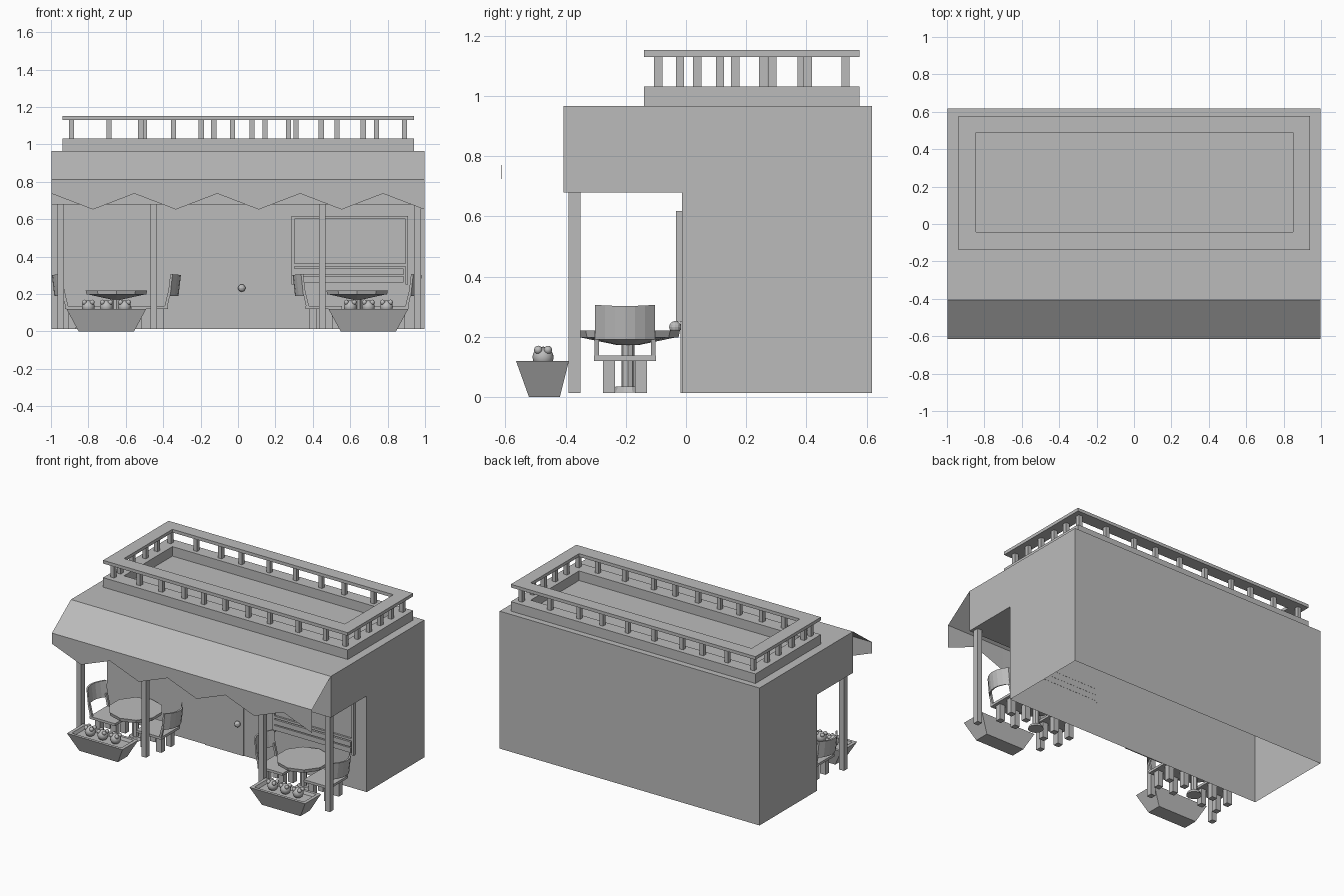
import bpy, bmesh, math
from mathutils import Matrix, Vector

if "Cube" in bpy.data.objects:
    bpy.data.objects.remove(bpy.data.objects["Cube"])

grey = bpy.data.materials.new("stone grey")
grey.diffuse_color = (0.5, 0.5, 0.5, 1)
grey.use_nodes = True
grey.node_tree.nodes["Principled BSDF"].inputs["Base Color"].default_value = grey.diffuse_color


def finish(name, bm, smooth=False, normals=True):
    if normals:
        bmesh.ops.recalc_face_normals(bm, faces=bm.faces)
    me = bpy.data.meshes.new(name)
    for f in bm.faces:
        f.smooth = smooth
    bm.to_mesh(me)
    bm.free()
    me.materials.append(grey)
    ob = bpy.data.objects.new(name, me)
    bpy.context.collection.objects.link(ob)
    return ob


def add_box(bm, x0, x1, y0, y1, z0, z1):
    m = Matrix.Translation(((x0 + x1) / 2, (y0 + y1) / 2, (z0 + z1) / 2))
    m = m @ Matrix.Diagonal((x1 - x0, y1 - y0, z1 - z0, 1))
    bmesh.ops.create_cube(bm, size=1, matrix=m)


def boxes(name, items):
    bm = bmesh.new()
    for b in items:
        add_box(bm, *b)
    return finish(name, bm)


def add_cone(bm, x, y, z0, z1, r0, r1, n):
    bmesh.ops.create_cone(bm, cap_ends=True, segments=n, radius1=r0, radius2=r1,
                          depth=z1 - z0, matrix=Matrix.Translation((x, y, (z0 + z1) / 2)))


def rect(x0, x1, y0, y1, z):
    return [(x0, y0, z), (x1, y0, z), (x1, y1, z), (x0, y1, z)]


def bridge(bm, rings):
    # join successive closed loops with quads
    rows = [[bm.verts.new(p) for p in r] for r in rings]
    for a, b in zip(rows, rows[1:]):
        n = len(a)
        for i in range(n):
            j = (i + 1) % n
            bm.faces.new((a[i], a[j], b[j], b[i]))
    return rows


# building: L-shaped profile with overhang, open at the bottom
profile = [(-0.013, 0.013), (-0.013, 0.68), (-0.407, 0.68), (-0.407, 0.966),
           (0.618, 0.966), (0.618, 0.013)]
bm = bmesh.new()
left = [bm.verts.new((-0.997, y, z)) for y, z in profile]
right = [bm.verts.new((0.997, y, z)) for y, z in profile]
for i in range(5):
    bm.faces.new((left[i], left[i + 1], right[i + 1], right[i]))
bm.faces.new(left)
bm.faces.new(right[::-1])
finish("building_body", bm)

# awning: thin sloping sheet with zigzag valance
bm = bmesh.new()
xs = [-0.997 + 1.994 * i / 9 for i in range(10)]
rows = [[bm.verts.new((x, -0.407, 0.966)) for x in xs],
        [bm.verts.new((x, -0.615, 0.813)) for x in xs],
        [bm.verts.new((x, -0.613, 0.652 if i % 2 else 0.737)) for i, x in enumerate(xs)]]
for a, b in zip(rows, rows[1:]):
    for i in range(9):
        bm.faces.new((b[i], b[i + 1], a[i + 1], a[i]))
finish("awning", bm, normals=False)


# roof curb and top rail: rectangular rings
def ring(name, z0, z1):
    out, inn = (-0.937, 0.94, -0.14, 0.577), (-0.845, 0.85, -0.042, 0.488)
    bm = bmesh.new()
    loops = [rect(*out, z0), rect(*out, z1), rect(*inn, z1), rect(*inn, z0)]
    bridge(bm, loops + [loops[0]])
    bmesh.ops.remove_doubles(bm, verts=bm.verts, dist=1e-5)
    finish(name, bm)


ring("roof_curb", 0.966, 1.032)
ring("roof_top_rail", 1.13, 1.152)

# balusters
spots = [(x, -0.092) for x in (-.89, -.69, -.52, -.345, -.196, -.03, .145, .31, .53, .74, .89)]
spots += [(x, 0.53) for x in (-.89, -.69, -.5, -.345, -.13, .075, .27, .445, .67, .89)]
spots += [(0.89, y) for y in (.037, .163, .287, .405)]
spots += [(-0.89, y) for y in (-.02, .113, .256, .385)]
boxes("roof_balusters", [(x - .014, x + .014, y - .014, y + .014, 1.032, 1.13) for x, y in spots])

# terrace posts
boxes("terrace_posts", [(x - .018, x + .018, -.39, -.351, .013, .68)
                        for x in (-.948, -.45, .45, .96)])

# door and knob
boxes("door", [(-.24, .056, -.019, -.012, .013, .512)])
bm = bmesh.new()
bmesh.ops.create_uvsphere(bm, u_segments=12, v_segments=8, radius=0.02,
                          matrix=Matrix.Translation((.02, -.036, .232)))
add_box(bm, .012, .028, -.03, -.013, .224, .24)
finish("door_knob", bm)

# window frame, pane and lower slats
boxes("window_frame", [(.287, .302, -.033, -.012, .25, .618), (.895, .91, -.033, -.012, .25, .618),
                       (.302, .895, -.033, -.012, .602, .618), (.302, .895, -.033, -.012, .347, .363)])
boxes("window_pane", [(.302, .895, -.02, -.012, .363, .602)])
boxes("window_slats", [(.302, .885, -.03, -.012, z, z + .034) for z in (.303, .262)])


def chair(cx, s):
    # chair placed on side s of the table at cx, facing the table
    cy = -0.2025
    bm = bmesh.new()
    x0, x1 = sorted((cx + s * .08, cx + s * .275))
    add_box(bm, x0, x1, cy - .103, cy + .103, .12, .137)
    for off in (.115, .235):
        for dy in (-.053, .053):
            x, y = cx + s * off, cy + dy
            add_box(bm, x - .02, x + .02, y - .02, y + .02, .013, .12)
    finish("chair_seat_and_legs", bm)
    # curved, leaning backrest
    bm = bmesh.new()
    loops = []
    for i in range(7):
        t = -1 + i / 3
        y, depth = cy + .1 * t, .045 * t * t
        o = .332 - depth
        loops.append([(cx + s * (o - .012), y, .194), (cx + s * o, y, .19),
                      (cx + s * (o + .013), y, .302 + .004 * t * t),
                      (cx + s * (o + .001), y, .302 + .004 * t * t)])
    r = bridge(bm, loops)
    bm.faces.new(r[0])
    bm.faces.new(r[-1])
    # leaning side supports
    for e in (-1, 1):
        y0, y1 = cy + e * .101, cy + e * .086
        r = bridge(bm, [rect(cx + s * .258, cx + s * .274, y0, y1, .137),
                        rect(cx + s * .278, cx + s * .292, y0, y1, .22)])
        for q in r:
            bm.faces.new(q)
    finish("chair_backrest", bm)


def table(cx):
    cy = -0.193
    bm = bmesh.new()
    add_cone(bm, cx, cy, .197, .22, .168, .173, 10)
    add_cone(bm, cx, cy, .172, .197, .035, .155, 10)
    finish("table_top", bm)
    bm = bmesh.new()
    add_cone(bm, cx, cy, .03, .175, .022, .022, 8)
    add_cone(bm, cx, cy, .014, .035, .05, .04, 10)
    finish("table_pedestal", bm)


def planter(cx):
    cy = -0.477
    bm = bmesh.new()
    r = bridge(bm, [rect(cx - .148, cx + .148, cy - .045, cy + .058, 0),
                    rect(cx - .213, cx + .213, cy - .088, cy + .088, .12),
                    rect(cx - .19, cx + .19, cy - .068, cy + .068, .12),
                    rect(cx - .18, cx + .18, cy - .06, cy + .06, .1)])
    bm.faces.new(r[0])
    bm.faces.new(r[-1])
    finish("planter_box", bm)
    # round shrubs with small blossoms
    bm = bmesh.new()
    for dx in (-.097, 0, .097):
        c = Vector((cx + dx, cy + .002, .132))
        bmesh.ops.create_uvsphere(bm, u_segments=14, v_segments=10, radius=.035,
                                  matrix=Matrix.Translation(c))
        for sx in (-1, 1):
            for sy in (-1, 1):
                bmesh.ops.create_uvsphere(
                    bm, u_segments=10, v_segments=6, radius=.014,
                    matrix=Matrix.Translation(c + Vector((sx * .021, sy * .016, .024))))
    finish("planter_shrubs", bm, smooth=True)


for tx, px in ((-.65, -.704), (.637, .697)):
    table(tx)
    planter(px)
    for side in (-1, 1):
        chair(tx, side)
